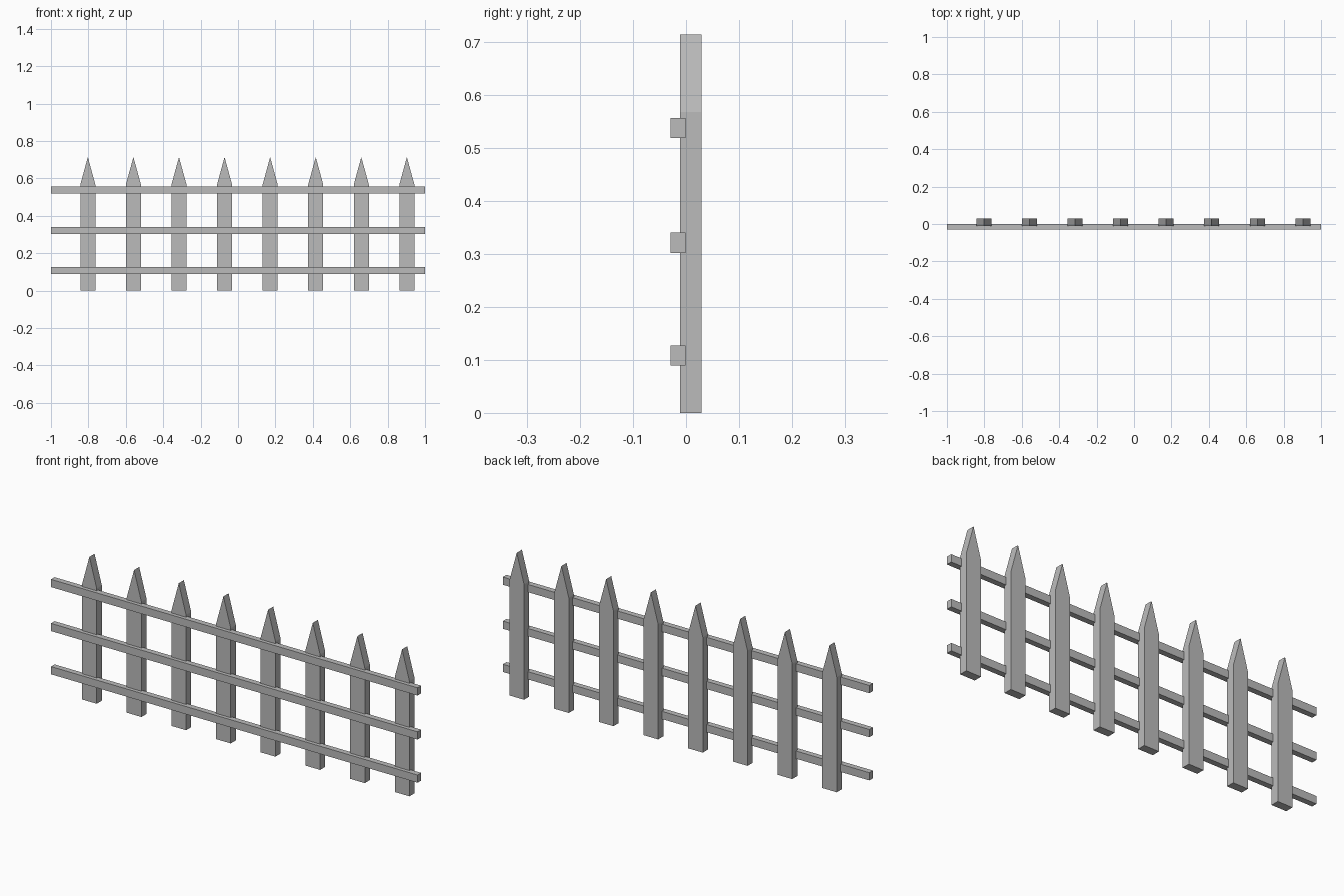
import bpy
import bmesh

cube = bpy.data.objects.get("Cube")
if cube:
    bpy.data.objects.remove(cube, do_unlink=True)

grey = bpy.data.materials.new("fence_grey")
grey.use_nodes = True
grey.diffuse_color = (0.5, 0.5, 0.5, 1)
grey.node_tree.nodes["Principled BSDF"].inputs["Base Color"].default_value = (0.5, 0.5, 0.5, 1)


def extruded(name, profile, y_front, y_back, x=0.0):
    """Extrude a closed x-z outline from y_front to y_back."""
    bm = bmesh.new()
    face = bm.faces.new([bm.verts.new((px, y_front, pz)) for px, pz in profile])
    result = bmesh.ops.extrude_face_region(bm, geom=[face])
    moved = [v for v in result["geom"] if isinstance(v, bmesh.types.BMVert)]
    bmesh.ops.translate(bm, verts=moved, vec=(0, y_back - y_front, 0))
    bmesh.ops.recalc_face_normals(bm, faces=bm.faces)
    mesh = bpy.data.meshes.new(name)
    bm.to_mesh(mesh)
    bm.free()
    mesh.materials.append(grey)
    obj = bpy.data.objects.new(name, mesh)
    obj.location.x = x
    bpy.context.collection.objects.link(obj)
    return obj


# Pointed pickets, evenly spaced and slightly offset towards the left end
HALF, SHOULDER, TIP = 0.04, 0.568, 0.714
outline = [(-HALF, 0), (HALF, 0), (HALF, SHOULDER), (0, TIP), (-HALF, SHOULDER)]
for i in range(8):
    extruded(f"picket_{i + 1}", outline, -0.011, 0.029, -0.803 + i * 0.2437)

# Horizontal rails across the front
for name, z in (("lower_rail", 0.108), ("middle_rail", 0.321), ("upper_rail", 0.538)):
    low, high = z - 0.019, z + 0.019
    extruded(name, [(-1, low), (1, low), (1, high), (-1, high)], -0.029, -0.001)
